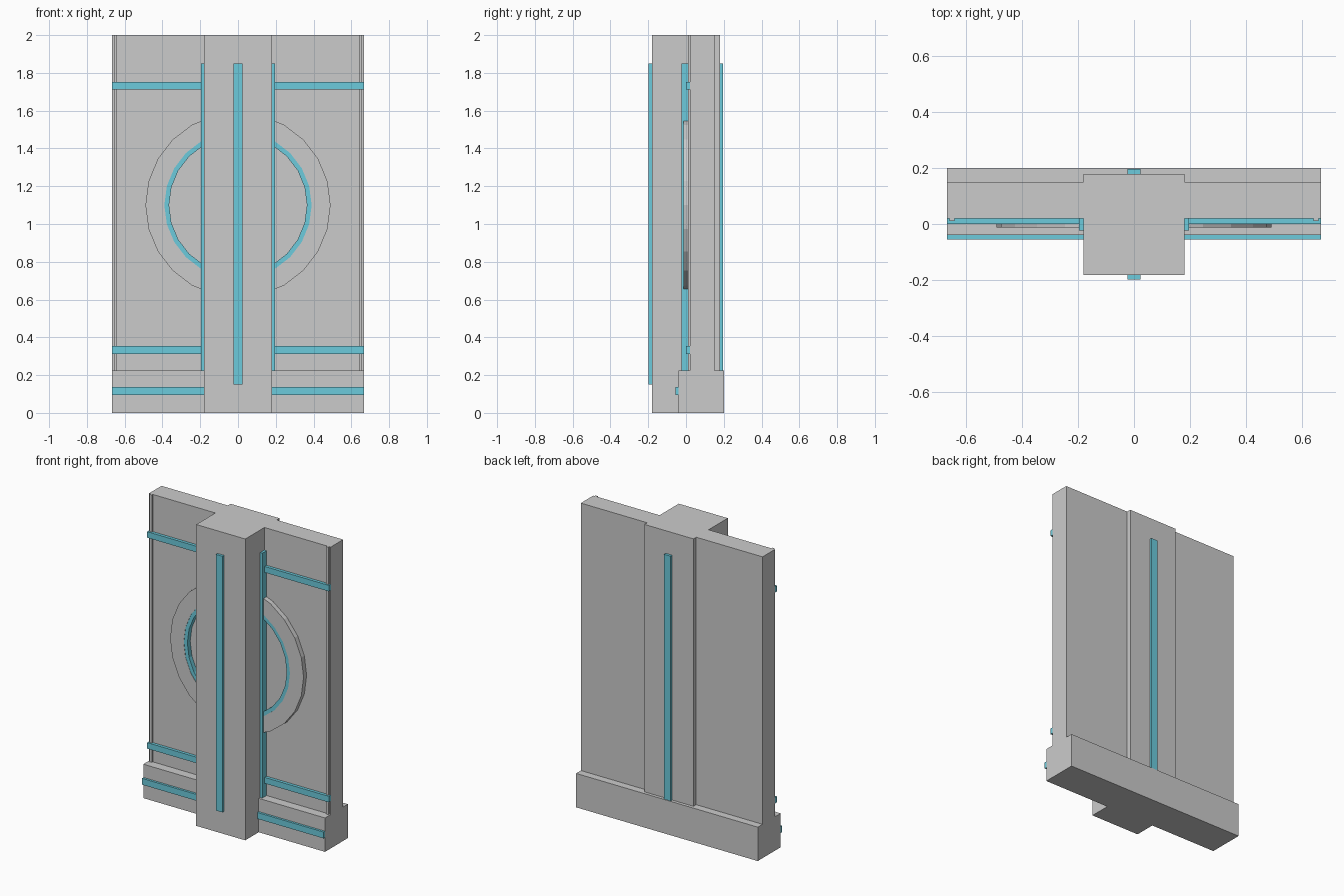
import bpy, bmesh, math

if "Cube" in bpy.data.objects:
    bpy.data.objects.remove(bpy.data.objects["Cube"])

teal = bpy.data.materials.new("teal_trim")
teal.diffuse_color = (0.15, 0.6, 0.72, 1)
teal.use_nodes = True
teal.node_tree.nodes["Principled BSDF"].inputs["Base Color"].default_value = teal.diffuse_color


def finish(name, bm, mat=None):
    bmesh.ops.recalc_face_normals(bm, faces=bm.faces)
    me = bpy.data.meshes.new(name)
    bm.to_mesh(me)
    bm.free()
    ob = bpy.data.objects.new(name, me)
    bpy.context.collection.objects.link(ob)
    if mat:
        me.materials.append(mat)
    return ob


def box(name, x, y, z, mat=None):
    bm = bmesh.new()
    bmesh.ops.create_cube(bm, size=1)
    for v in bm.verts:
        for i, (lo, hi) in enumerate((x, y, z)):
            v.co[i] = hi if v.co[i] > 0 else lo
    return finish(name, bm, mat)


def ring(name, r_in, r_out, y, zc, mat=None, n=24):
    bm = bmesh.new()
    profile = [(r_in, y[0]), (r_out, y[0]), (r_out, y[1]), (r_in, y[1])]
    loops = []
    for i in range(n):
        a = math.tau * i / n
        loops.append([bm.verts.new((r * math.cos(a), d, zc + r * math.sin(a)))
                      for r, d in profile])
    for i in range(n):
        p, q = loops[i], loops[(i + 1) % n]
        for k in range(4):
            m = (k + 1) % 4
            bm.faces.new((p[k], p[m], q[m], q[k]))
    return finish(name, bm, mat)


W = 0.667
P = 0.18

# Main masses
box("wall_panel", (-W, W), (0.02, 0.15), (0, 2))
box("base_plinth", (-W, W), (-0.04, 0.2), (0, 0.225))
box("pillar", (-P, P), (-0.181, 0.179), (0, 2))

# Circular ornament on the panel front
ring("ornament_ring", 0.39, 0.49, (-0.012, 0.02), 1.1)
ring("ornament_ring_trim", 0.365, 0.391, (-0.01, 0.02), 1.1, teal)

# Light strips down the pillar front and back
box("pillar_front_strip", (-0.024, 0.024), (-0.198, -0.18), (0.15, 1.85), teal)
box("pillar_back_strip", (-0.024, 0.024), (0.178, 0.196), (0.15, 1.85), teal)

# Mirrored trims on each half
for side, s in (("left", -1), ("right", 1)):
    def span(a, b):
        return tuple(sorted((s * a, s * b)))
    box(f"edge_ridge_{side}", span(0.64, 0.657), (0.01, 0.021), (0.2, 2))
    box(f"pillar_side_strip_{side}", span(P - 0.01, 0.196), (-0.024, 0.021), (0.2, 1.85), teal)
    for name, y, z in (("upper", (0, 0.021), (1.713, 1.753)),
                       ("lower", (0, 0.021), (0.313, 0.353)),
                       ("base", (-0.055, -0.039), (0.095, 0.137))):
        box(f"{name}_band_{side}", span(P - 0.01, W), y, z, teal)
